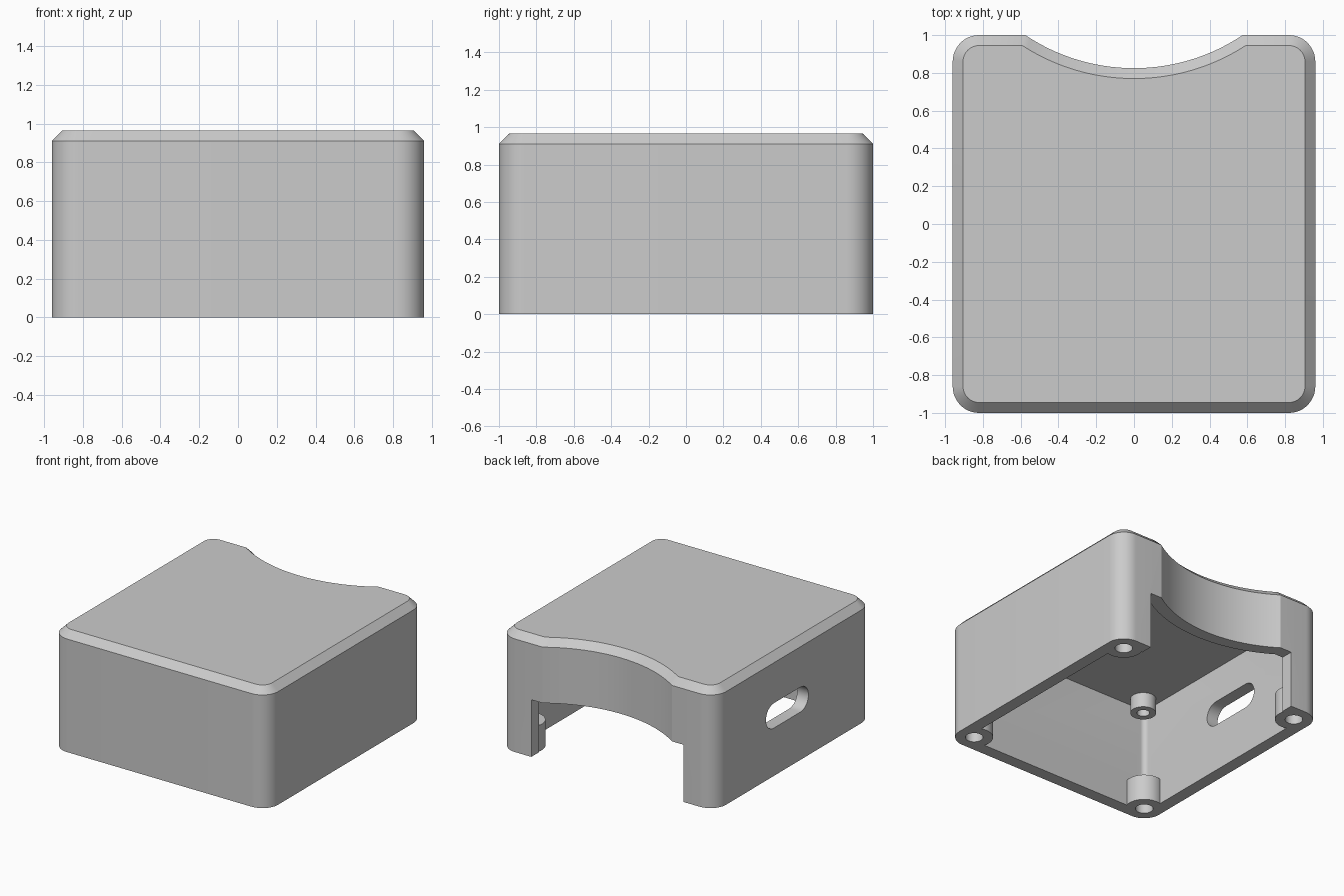
import bpy
import bmesh
from math import sin, cos, acos, pi, radians
from mathutils import Matrix

cube = bpy.data.objects.get("Cube")
if cube:
    bpy.data.objects.remove(cube, do_unlink=True)

HX, HY, H = 0.96, 1.0, 0.965      # half width, half depth, height
CORNER, CHAMFER, WALL = 0.14, 0.055, 0.1
BITE_R, BITE_Y = 1.032, 1.857     # round bite in the back

grey = bpy.data.materials.new("light_grey")
grey.use_nodes = True
grey.diffuse_color = (0.6, 0.6, 0.6, 1)
grey.node_tree.nodes["Principled BSDF"].inputs["Base Color"].default_value = (0.6, 0.6, 0.6, 1)


def arc(cx, cy, r, a0, a1, n):
    return [(cx + r * cos(a0 + (a1 - a0) * i / n),
             cy + r * sin(a0 + (a1 - a0) * i / n)) for i in range(n + 1)]


def outline(d):
    """Rounded rectangle with a bite in the back, inset by d."""
    cx, cy, r = HX - CORNER, HY - CORNER, CORNER - d
    half = acos((BITE_Y - HY + d) / (BITE_R + d))
    return (arc(cx, cy, r, 0, pi / 2, 12)
            + arc(0, BITE_Y, BITE_R + d, -pi / 2 + half, -pi / 2 - half, 40)
            + arc(-cx, cy, r, pi / 2, pi, 12)
            + arc(-cx, -cy, r, pi, 1.5 * pi, 12)
            + arc(cx, -cy, r, 1.5 * pi, 2 * pi, 12))


def add_object(name, bm):
    bmesh.ops.recalc_face_normals(bm, faces=bm.faces)
    mesh = bpy.data.meshes.new(name)
    bm.to_mesh(mesh)
    bm.free()
    mesh.materials.append(grey)
    ob = bpy.data.objects.new(name, mesh)
    bpy.context.collection.objects.link(ob)
    return ob


def loft(name, levels):
    """Closed solid through stacked (points, height) rings."""
    bm = bmesh.new()
    rings = [[bm.verts.new((x, y, z)) for x, y in pts] for pts, z in levels]
    for a, b in zip(rings, rings[1:]):
        for i in range(len(a)):
            j = (i + 1) % len(a)
            bm.faces.new((a[i], a[j], b[j], b[i]))
    bm.faces.new(rings[0][::-1])
    bm.faces.new(rings[-1])
    return add_object(name, bm)


def posts(name, x, y, r, z0, z1):
    """Four upright cylinders, one near each corner."""
    bm = bmesh.new()
    for sx in (-1, 1):
        for sy in (-1, 1):
            bmesh.ops.create_cone(
                bm, cap_ends=True, segments=40, radius1=r, radius2=r, depth=z1 - z0,
                matrix=Matrix.Translation((sx * x, sy * y, (z0 + z1) / 2)))
    return add_object(name, bm)


def cut(target, cutter):
    cutter.hide_render = True
    mod = target.modifiers.new("cut", 'BOOLEAN')
    mod.operation = 'DIFFERENCE'
    mod.solver = 'EXACT'
    mod.object = cutter
    deps = bpy.context.evaluated_depsgraph_get()
    mesh = bpy.data.meshes.new_from_object(target.evaluated_get(deps))
    target.modifiers.clear()
    target.data = mesh
    bpy.data.objects.remove(cutter, do_unlink=True)


# Outer body with chamfered top
housing = loft("housing", [(outline(0), 0), (outline(0), H - CHAMFER),
                           (outline(CHAMFER), H)])

# Cavity, leaving screw bosses at the rim and standoffs under the lid
cavity = loft("cavity", [(outline(WALL), -0.1), (outline(WALL), H - WALL)])
BX, BY = HX - CORNER, HY - CORNER
cut(cavity, posts("screw_bosses", BX, BY, CORNER, -0.2, 0.21))
cut(cavity, posts("standoffs", 0.735, 0.77, 0.095, 0.745, 1.0))
cut(housing, cavity)

# Screw holes
cut(housing, posts("boss_holes", BX, BY, 0.065, -0.1, 0.25))
cut(housing, posts("standoff_holes", 0.735, 0.77, 0.047, 0.7, H - WALL + 0.01))

# Opening in the lower back wall
W = 0.677
rect = [(-W, 0.6), (W, 0.6), (W, 1.2), (-W, 1.2)]
cut(housing, loft("back_opening", [(rect, -0.1), (rect, 0.46)]))

# Rounded slot through the right wall
slot_pts = arc(0.17, 0, 0.1, -pi / 2, pi / 2, 16) + arc(-0.17, 0, 0.1, pi / 2, 1.5 * pi, 16)
slot = loft("side_slot", [(slot_pts, -0.2), (slot_pts, 0.2)])
slot.data.transform(Matrix.Translation((-HX + 0.05, 0.085, 0.485))
                    @ Matrix.Rotation(pi / 2, 4, 'Z') @ Matrix.Rotation(pi / 2, 4, 'X'))
cut(housing, slot)

# Smooth curves, sharp edges
bpy.ops.object.select_all(action='DESELECT')
housing.select_set(True)
bpy.context.view_layer.objects.active = housing
bpy.ops.object.shade_smooth_by_angle(angle=radians(25))
